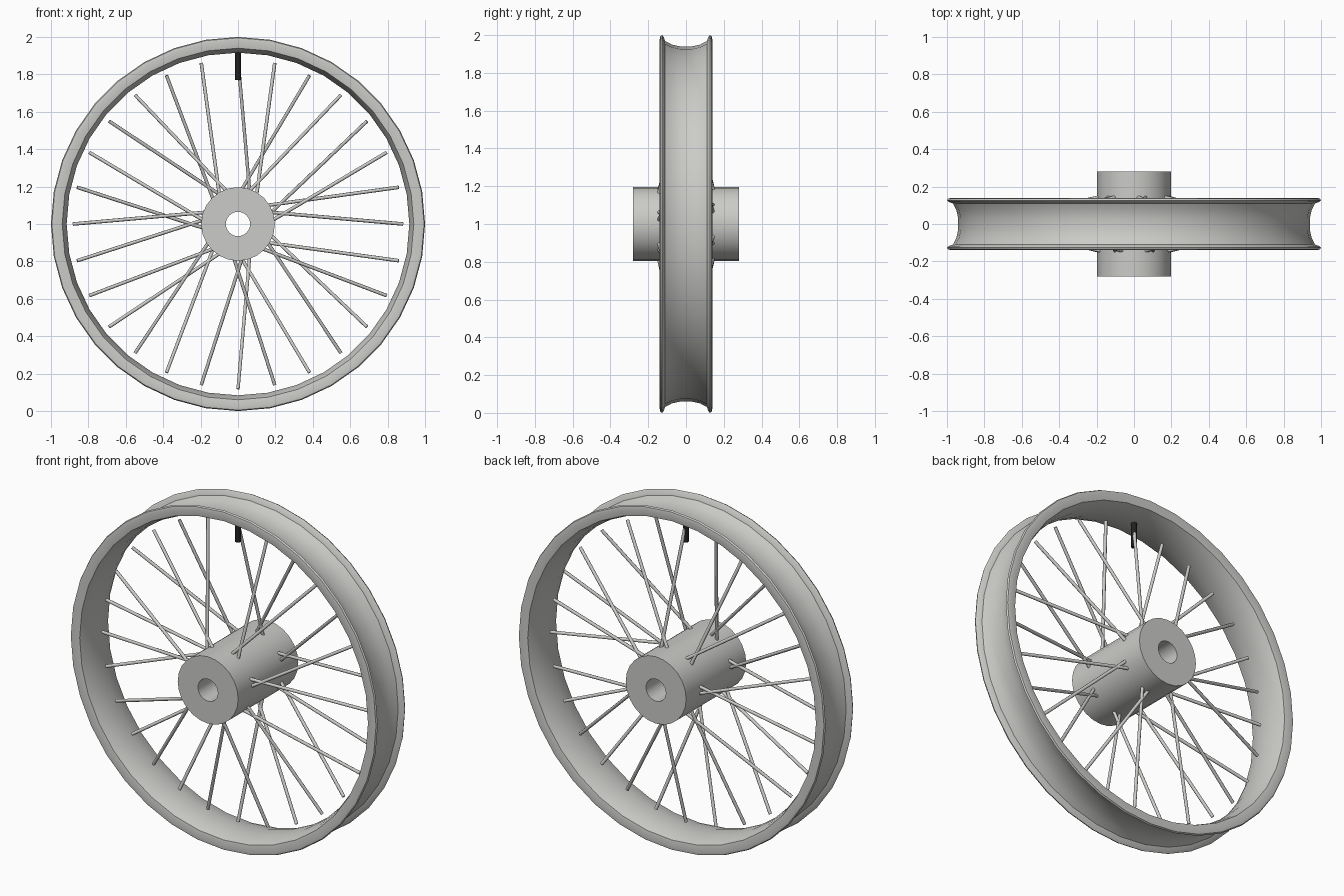
import bpy, bmesh, math
from mathutils import Vector

if "Cube" in bpy.data.objects:
    bpy.data.objects.remove(bpy.data.objects["Cube"])

CENTRE = Vector((0, 0, 1))


def material(name, rgb):
    m = bpy.data.materials.new(name)
    m.diffuse_color = (*rgb, 1)
    m.use_nodes = True
    m.node_tree.nodes["Principled BSDF"].inputs["Base Color"].default_value = m.diffuse_color
    return m


metal = material("grey_metal", (0.6, 0.6, 0.58))
black = material("black_rubber", (0.015, 0.015, 0.015))


def point(angle, radius, y):
    """Point at a clockwise angle from the top of the wheel."""
    return CENTRE + Vector((radius * math.sin(angle), y, radius * math.cos(angle)))


def finish(name, bm, mat, angle=35):
    bmesh.ops.recalc_face_normals(bm, faces=bm.faces[:])
    me = bpy.data.meshes.new(name)
    bm.to_mesh(me)
    bm.free()
    me.materials.append(mat)
    ob = bpy.data.objects.new(name, me)
    bpy.context.collection.objects.link(ob)
    bpy.ops.object.select_all(action='DESELECT')
    ob.select_set(True)
    bpy.context.view_layer.objects.active = ob
    bpy.ops.object.shade_smooth_by_angle(angle=math.radians(angle))
    return ob


def lathe(name, profile, segments, mat):
    """Revolve a closed (y, radius) profile around the axle."""
    bm = bmesh.new()
    rings = [[bm.verts.new(point(2 * math.pi * i / segments, r, y)) for y, r in profile]
             for i in range(segments)]
    n = len(profile)
    for i in range(segments):
        a, b = rings[i], rings[(i + 1) % segments]
        for j in range(n):
            k = (j + 1) % n
            bm.faces.new((a[j], a[k], b[k], b[j]))
    return finish(name, bm, mat)


def rod(bm, start, end, radius, sides):
    """Straight capped rod between two points."""
    d = end - start
    mat = d.to_track_quat('Z', 'Y').to_matrix().to_4x4()
    mat.translation = (start + end) / 2
    bmesh.ops.create_cone(bm, cap_ends=True, segments=sides, radius1=radius,
                          radius2=radius, depth=d.length, matrix=mat)


# Rim: concave tyre bed outside, rolled lips, bulged band inside
outer = [(0.03, 0.94), (0.075, 0.95), (0.11, 0.968), (0.118, 0.99), (0.126, 1.0),
         (0.136, 0.995), (0.139, 0.98)]
inner = [(0.132, 0.94), (0.10, 0.928), (0.04, 0.916)]
half = outer + inner
profile = half + [(-y, r) for y, r in reversed(half)]
lathe("rim", profile, 36, metal)

# Hub: thick tube with an axle hole
lathe("hub", [(-0.28, 0.197), (0.28, 0.197), (0.28, 0.065), (-0.28, 0.065)], 24, metal)

# Spokes: 28, alternating back and front, leaning in pairs
bm = bmesh.new()
for i in range(28):
    a = 2 * math.pi * i / 28
    lean = math.radians(19 if i % 4 < 2 else -19)
    side = 1 if i % 2 == 0 else -1
    rod(bm, point(a + lean, 0.19, 0.143 * side), point(a, 0.882, 0), 0.0095, 8)
finish("spokes", bm, metal, 50)

# Valve stem under the top of the rim
bm = bmesh.new()
rod(bm, point(0, 0.77, 0), point(0, 0.92, 0), 0.016, 12)
finish("valve_stem", bm, black)
